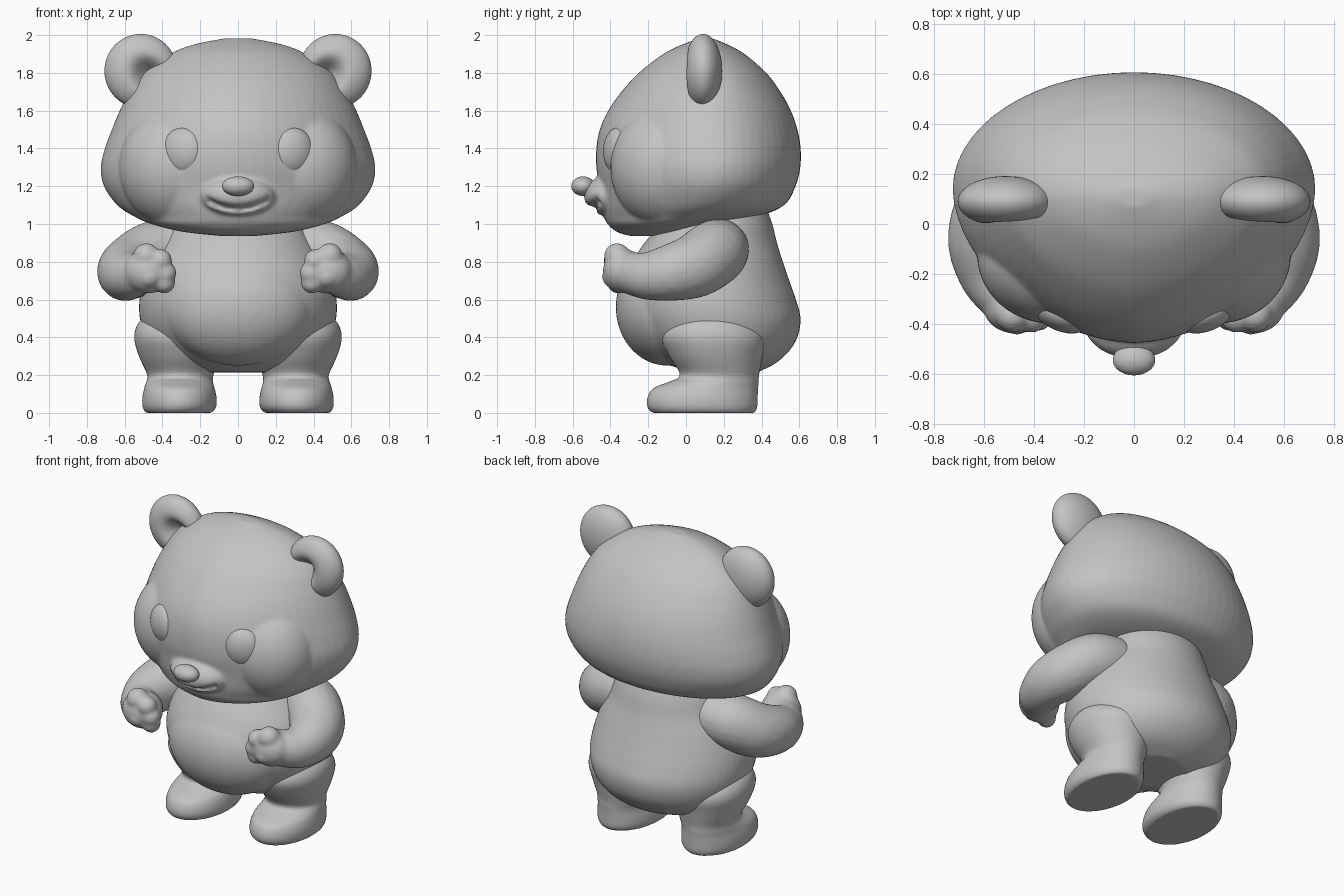
import bpy, bmesh, math
from mathutils import Matrix, Vector

cube = bpy.data.objects.get("Cube")
if cube:
    bpy.data.objects.remove(cube)

clay = bpy.data.materials.new("matte grey")
clay.use_nodes = True
clay.diffuse_color = (0.55, 0.55, 0.55, 1)
bsdf = clay.node_tree.nodes["Principled BSDF"]
bsdf.inputs["Base Color"].default_value = clay.diffuse_color
bsdf.inputs["Roughness"].default_value = 0.6


def spline(rows, steps=5):
    """Smooth interpolation through rows of numbers."""
    out = []
    for i in range(len(rows) - 1):
        a, b = rows[max(i - 1, 0)], rows[i]
        c, d = rows[i + 1], rows[min(i + 2, len(rows) - 1)]
        for k in range(steps):
            t = k / steps
            out.append([q + 0.5 * t * (r - p + t * (2*p - 5*q + 4*r - s + t * (3*(q - r) + s - p)))
                        for p, q, r, s in zip(a, b, c, d)])
    return out + [list(rows[-1])]


def loft(bm, rows, widest=0.5, front_power=2.0, n=56):
    """Stack rounded sections: height, centre x, half width, front y, back y."""
    rings = []
    for z, cx, hw, yf, yb in spline(rows):
        ym = yf + (yb - yf) * widest
        ring = []
        for k in range(n):
            c, s = math.cos(math.tau * k / n), math.sin(math.tau * k / n)
            if s < 0:
                e = 2 / front_power
                x, y = math.copysign(abs(c) ** e, c), ym - (ym - yf) * abs(s) ** e
            else:
                x, y = c, ym + (yb - ym) * s
            ring.append(bm.verts.new((cx + hw * x, y, z)))
        rings.append(ring)
    for lo, hi in zip(rings, rings[1:]):
        for k in range(n):
            j = (k + 1) % n
            bm.faces.new((lo[k], lo[j], hi[j], hi[k]))
    bm.faces.new(rings[0][::-1])
    bm.faces.new(rings[-1])


def blob(bm, centre, radii, turn=0.0, detail=4):
    """Ellipsoid, turned about the upright axis."""
    m = Matrix.Translation(centre) @ Matrix.Rotation(turn, 4, 'Z') @ Matrix.Diagonal((*radii, 1))
    return bmesh.ops.create_icosphere(bm, subdivisions=detail, radius=1, matrix=m)["verts"]


def finish(bm, name, fuse=True, mirror=False, soften=6):
    """Turn the mesh into an object, blend its pieces and mirror it."""
    bmesh.ops.recalc_face_normals(bm, faces=bm.faces[:])
    for f in bm.faces:
        f.smooth = True
    me = bpy.data.meshes.new(name)
    bm.to_mesh(me)
    bm.free()
    me.materials.append(clay)
    ob = bpy.data.objects.new(name, me)
    bpy.context.collection.objects.link(ob)
    if fuse:
        rm = ob.modifiers.new("fuse", 'REMESH')
        rm.mode, rm.voxel_size, rm.use_smooth_shade = 'VOXEL', 0.012, True
        sm = ob.modifiers.new("soften", 'SMOOTH')
        sm.factor, sm.iterations = 0.5, soften
    if mirror:
        mi = ob.modifiers.new("mirror", 'MIRROR')
        mi.use_mirror_merge = False
    return ob


# Head with cheeks and muzzle
bm = bmesh.new()
loft(bm, [(.937, 0, .10, -.30, -.12), (.96, 0, .30, -.37, 0), (1.0, 0, .46, -.415, .16),
          (1.04, 0, .55, -.435, .38), (1.1, 0, .64, -.45, .52), (1.2, 0, .71, -.46, .58),
          (1.3, 0, .727, -.475, .605), (1.4, 0, .705, -.475, .607), (1.5, 0, .668, -.457, .59),
          (1.6, 0, .627, -.412, .555), (1.7, 0, .575, -.342, .50), (1.8, 0, .50, -.25, .425),
          (1.9, 0, .36, -.12, .31), (1.95, 0, .235, -.02, .22), (1.983, 0, .07, .07, .14)],
     widest=0.57, front_power=1.8)
for side in (-1, 1):
    blob(bm, (side * .33, -.12, 1.3), (.3, .28, .32))
for v in blob(bm, (0, -.40, 1.15), (.2, .14, .11), detail=5):
    # smiling mouth groove
    if v.co.y < -.4 and abs(v.co.x) < .17:
        gap = v.co.z - (1.08 + 1.8 * v.co.x ** 2)
        v.co.y += .055 * math.exp(-(gap / .014) ** 2)
finish(bm, "head", soften=4)

# Nose
bm = bmesh.new()
blob(bm, (0, -.545, 1.2), (.085, .062, .052))
finish(bm, "nose", fuse=False)

# Eyes
bm = bmesh.new()
blob(bm, (.29, -.36, 1.385), (.12, .07, .125), turn=math.radians(22))
finish(bm, "eyes", fuse=False, mirror=True)

# Ears with a hollow in front
bm = bmesh.new()
for v in blob(bm, (.515, .09, 1.81), (.192, .102, .196), detail=5):
    if v.co.y < .09:
        across, up = v.co.x - .465, v.co.z - 1.785
        along, aside = (across + up) * .707, (across - up) * .707
        v.co.y += .12 * math.exp(-(along / .085) ** 2 - (aside / .065) ** 2)
finish(bm, "ears", fuse=False, mirror=True)

# Torso with round belly
bm = bmesh.new()
loft(bm, [(.215, 0, .2, .02, .38), (.26, 0, .36, -.1, .47), (.32, 0, .44, -.19, .54),
          (.4, 0, .49, -.27, .59), (.5, 0, .52, -.325, .607), (.6, 0, .522, -.345, .582),
          (.7, 0, .50, -.33, .547), (.8, 0, .46, -.285, .513), (.9, 0, .40, -.22, .482),
          (1.0, 0, .35, -.13, .457), (1.1, 0, .3, -.05, .42)])
blob(bm, (0, -.1, .56), (.4, .272, .31))
finish(bm, "torso")

# Legs and feet
bm = bmesh.new()
loft(bm, [(0, .315, .175, -.18, .365), (.03, .31, .195, -.205, .378), (.08, .31, .197, -.205, .38),
          (.13, .31, .187, -.175, .382), (.165, .31, .177, -.09, .385), (.2, .305, .175, -.03, .387),
          (.3, .31, .215, -.09, .405), (.4, .32, .23, -.13, .42), (.48, .315, .21, -.09, .36),
          (.53, .31, .14, 0, .26)])
finish(bm, "legs", mirror=True)

# Arms and fists
bm = bmesh.new()
for x, y, z, r in spline([(.34, .17, .865, .165), (.45, .14, .84, .175), (.55, .05, .78, .17),
                          (.595, -.07, .745, .152), (.58, -.19, .725, .128),
                          (.53, -.27, .735, .115), (.47, -.31, .75, .11)], steps=6):
    blob(bm, (x, y, z), (r, r, r), detail=3)
blob(bm, (.475, -.33, .75), (.13, .11, .118))
for x, y, z, r in [(.485, -.365, .83, .07), (.41, -.375, .805, .062), (.385, -.37, .74, .06),
                   (.39, -.36, .69, .058), (.47, -.385, .72, .06)]:
    blob(bm, (x, y, z), (r, r, r), detail=3)
finish(bm, "arms", mirror=True)
